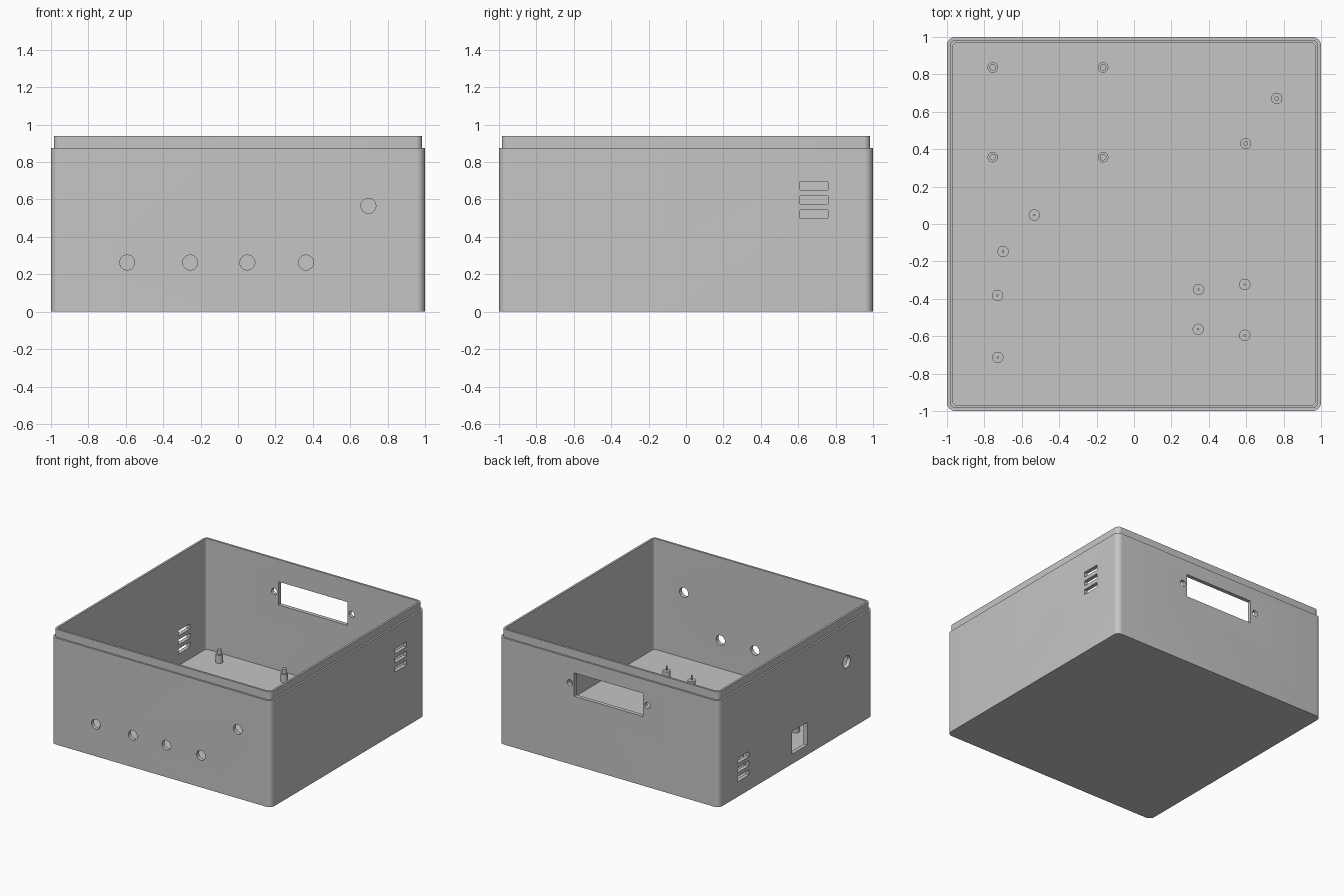
import bpy, bmesh, math
from mathutils import Matrix

if "Cube" in bpy.data.objects:
    bpy.data.objects.remove(bpy.data.objects["Cube"])

grey = bpy.data.materials.new("plain grey")
grey.diffuse_color = (0.56, 0.56, 0.56, 1)
grey.use_nodes = True
grey.node_tree.nodes["Principled BSDF"].inputs["Base Color"].default_value = grey.diffuse_color


def make_object(name, bm):
    bmesh.ops.recalc_face_normals(bm, faces=bm.faces[:])
    mesh = bpy.data.meshes.new(name)
    bm.to_mesh(mesh)
    bm.free()
    mesh.materials.append(grey)
    obj = bpy.data.objects.new(name, mesh)
    bpy.context.collection.objects.link(obj)
    return obj


def smooth(obj):
    bpy.ops.object.select_all(action='DESELECT')
    obj.select_set(True)
    bpy.context.view_layer.objects.active = obj
    bpy.ops.object.shade_smooth_by_angle(angle=math.radians(30))


def stack_rings(bm, rings):
    """Skin a list of equal-length point rings and cap both ends."""
    loops = [[bm.verts.new(p) for p in ring] for ring in rings]
    n = len(loops[0])
    for a, b in zip(loops, loops[1:]):
        for i in range(n):
            j = (i + 1) % n
            bm.faces.new((a[i], a[j], b[j], b[i]))
    bm.faces.new(loops[0][::-1])
    bm.faces.new(loops[-1])


def rounded_square(half, radius, z, seg=8):
    pts = []
    for corner in range(4):
        mid = math.pi / 4 + corner * math.pi / 2
        cx = math.copysign(half - radius, math.cos(mid))
        cy = math.copysign(half - radius, math.sin(mid))
        for k in range(seg + 1):
            a = corner * math.pi / 2 + k / seg * math.pi / 2
            pts.append((cx + radius * math.cos(a), cy + radius * math.sin(a), z))
    return pts


def circle(x, y, r, z, n=32):
    return [(x + r * math.cos(2 * math.pi * i / n),
             y + r * math.sin(2 * math.pi * i / n), z) for i in range(n)]


# Open case: outer wall, stepped lip, inner wall and floor
FLOOR = 0.03
bm = bmesh.new()
stack_rings(bm, [rounded_square(*s) for s in (
    (1.0, 0.045, 0.0), (1.0, 0.045, 0.875),
    (0.985, 0.035, 0.875), (0.985, 0.035, 0.94),
    (0.968, 0.02, 0.94), (0.968, 0.02, FLOOR))])
case = make_object("case", bm)

# Wall openings, gathered into one cutter
cut = bmesh.new()


def cut_box(x, y, z, sx, sy, sz):
    bmesh.ops.create_cube(cut, size=1, matrix=Matrix.Translation((x, y, z))
                          @ Matrix.Diagonal((sx, sy, sz, 1)))


def cut_hole(x, y, z, r, axis):
    turn = Matrix.Rotation(math.pi / 2, 4, 'X' if axis == 'y' else 'Y')
    bmesh.ops.create_cone(cut, cap_ends=True, segments=32, radius1=r, radius2=r,
                          depth=0.12, matrix=Matrix.Translation((x, y, z)) @ turn)


# Front control holes
for x, z in ((-0.592, 0.263), (-0.256, 0.263), (0.05, 0.263), (0.364, 0.263), (0.697, 0.566)):
    cut_hole(x, -0.985, z, 0.04, 'y')
# Back display window and its screw holes
cut_box(0.005, 0.985, 0.663, 0.625, 0.12, 0.191)
for x in (-0.35, 0.355):
    cut_hole(x, 0.985, 0.668, 0.025, 'y')
# Side vents: high on the right, low on the left
for side, mid in ((1, 0.598), (-1, 0.22)):
    for k in (-1, 0, 1):
        cut_box(side * 0.985, 0.685, mid + k * 0.075, 0.12, 0.15, 0.042)
# Left socket opening and cable hole
cut_box(-0.985, -0.048, 0.174, 0.12, 0.196, 0.186)
cut_hole(-0.985, -0.657, 0.57, 0.049, 'x')

cutter = make_object("opening_cutter", cut)
cutter.hide_render = True
mod = case.modifiers.new("openings", 'BOOLEAN')
mod.operation = 'DIFFERENCE'
mod.solver = 'EXACT'
mod.object = cutter
bpy.context.view_layer.objects.active = case
bpy.ops.object.modifier_apply(modifier=mod.name)
bpy.data.objects.remove(cutter)
smooth(case)

# Circuit board posts: wide base with a narrower locating pin
posts = {
    "large_pin_post": (0.028, 0.017, [(x, y) for x in (-0.755, -0.165) for y in (0.357, 0.837)]),
    "medium_pin_post": (0.03, 0.012, [(0.763, 0.671), (0.597, 0.43)]),
    "small_pin_post": (0.03, 0.006, [
        (-0.533, 0.048), (-0.70, -0.147), (-0.73, -0.382), (-0.728, -0.713),
        (0.346, -0.35), (0.343, -0.563), (0.592, -0.323), (0.592, -0.595)]),
}
for name, (base_r, pin_r, places) in posts.items():
    for x, y in places:
        bm = bmesh.new()
        stack_rings(bm, [circle(x, y, r, z) for r, z in (
            (base_r, FLOOR), (base_r, 0.097), (pin_r, 0.097), (pin_r, 0.135))])
        smooth(make_object(name, bm))
